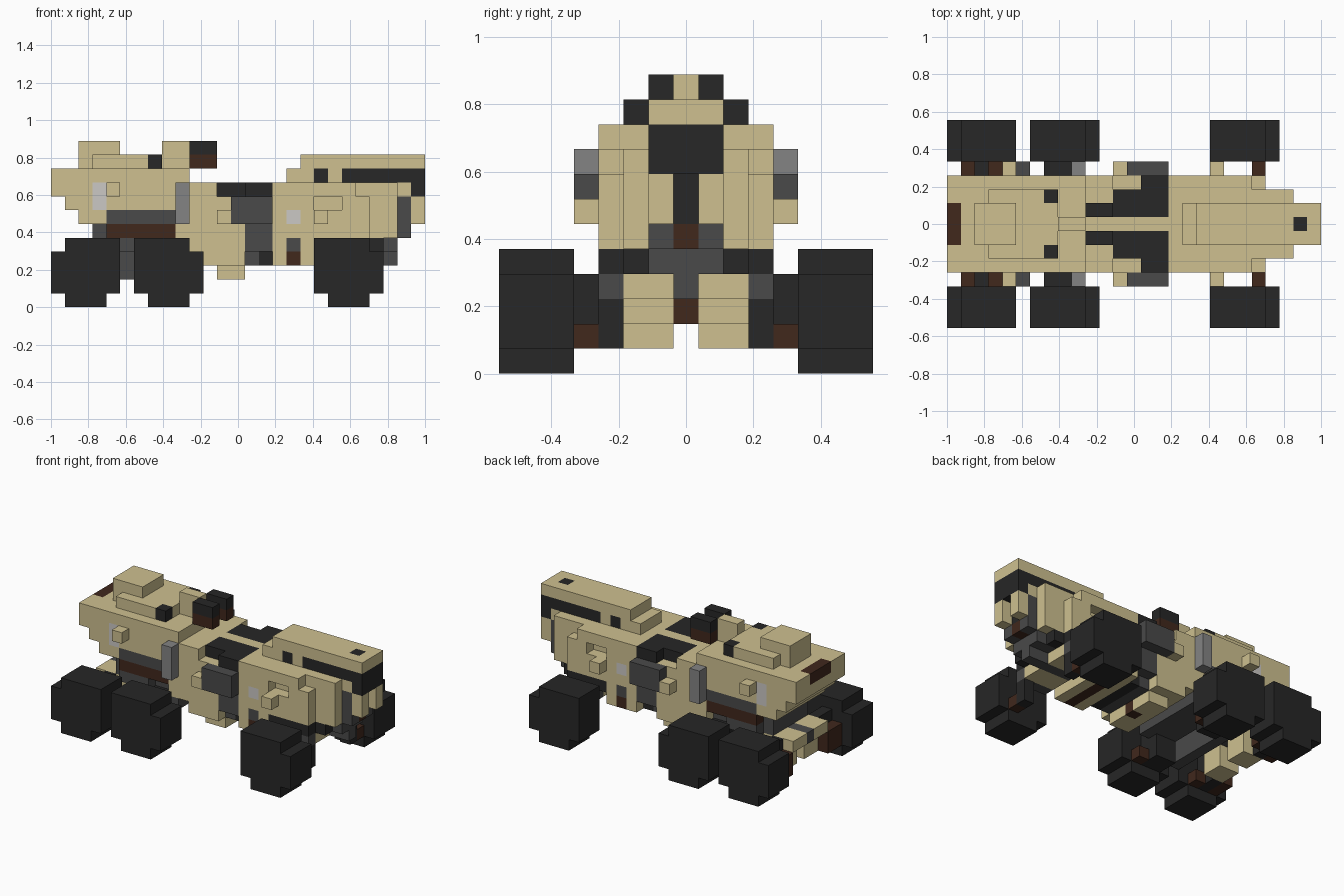
import bpy, bmesh
from mathutils import Vector

U = 2 / 27          # edge of one building block
COLOURS = {
    "sand": (0.62, 0.53, 0.28), "black": (0.02, 0.02, 0.02),
    "brown": (0.052, 0.021, 0.012), "grey": (0.068, 0.068, 0.068),
    "steel": (0.23, 0.23, 0.23), "lamp": (0.6, 0.58, 0.56),
}
NAMES = list(COLOURS)

cube = bpy.data.objects.get("Cube")
if cube:
    bpy.data.objects.remove(cube)

materials = []
for name, rgb in COLOURS.items():
    m = bpy.data.materials.new(name)
    m.use_nodes = True
    m.diffuse_color = (*rgb, 1)
    bsdf = m.node_tree.nodes["Principled BSDF"]
    bsdf.inputs["Base Color"].default_value = (*rgb, 1)
    bsdf.inputs["Roughness"].default_value = 0.9
    materials.append(m)

cells = {}


def block(part, colour, x, y, z):
    """Fill a block range, mirrored across y; later blocks replace earlier ones."""
    for i in range(*x):
        for j in range(y[0], y[1] + 1):
            for k in range(*z):
                for s in (j, -j):
                    if colour:
                        cells[i, s, k] = (part, colour)
                    else:
                        cells.pop((i, s, k), None)


# Undercarriage
block("front_chassis", "grey", (3, 10), (0, 2), (4, 6))
block("front_chassis", "grey", (4, 7), (3, 3), (4, 5))
block("front_chassis", "grey", (5, 6), (0, 4), (2, 4))
block("front_chassis", "brown", (4, 10), (0, 3), (5, 6))
block("rear_chassis", "black", (19, 24), (0, 2), (4, 5))
block("rear_chassis", "black", (19, 23), (3, 3), (4, 5))
block("rear_chassis", "grey", (20, 25), (0, 1), (4, 5))
block("rear_chassis", "grey", (20, 25), (0, 0), (3, 4))

# Wheels; step shifts the raised top towards one end
for label, x, step in (("front", 0, 0), ("middle", 6, 1), ("rear", 19, 1)):
    wheel = label + "_wheels"
    block(wheel, "black", (x, x + 5), (5, 7), (1, 4))
    block(wheel, "black", (x + 1, x + 4), (5, 7), (0, 1))
    block(wheel, "black", (x + 1 - step, x + 5 - step), (5, 7), (4, 5))

# Suspension
block("front_suspension", "sand", (1, 4), (1, 2), (3, 4))
block("front_suspension", "sand", (2, 4), (1, 2), (1, 3))
block("front_suspension", "grey", (1, 4), (0, 0), (3, 4))
block("front_suspension", "black", (2, 3), (3, 4), (1, 4))
block("front_suspension", "brown", (1, 2), (3, 4), (1, 3))
block("front_suspension", "brown", (3, 4), (4, 4), (1, 2))
block("middle_suspension", "grey", (7, 10), (0, 3), (3, 4))
block("middle_suspension", "black", (7, 9), (3, 4), (1, 4))
block("middle_suspension", "brown", (9, 10), (4, 4), (1, 2))
block("rear_suspension", "sand", (20, 23), (1, 2), (3, 4))
block("rear_suspension", "grey", (20, 23), (3, 3), (3, 4))
block("rear_suspension", "black", (22, 23), (3, 3), (1, 3))
block("rear_suspension", "brown", (22, 23), (4, 4), (1, 2))

# Front cabin
block("cabin", "sand", (0, 10), (0, 3), (8, 10))
block("cabin", "sand", (1, 10), (0, 3), (7, 8))
block("cabin", "sand", (2, 10), (0, 3), (6, 7))
block("cabin", "grey", (4, 9), (0, 3), (6, 7))
block("windshield", "brown", (0, 1), (0, 1), (9, 10))
block("cabin", "lamp", (3, 4), (3, 3), (7, 9))
block("side_box", "sand", (4, 5), (4, 4), (8, 9))
block("side_post", "steel", (9, 10), (4, 4), (6, 9))
block("roof", "sand", (3, 8), (0, 2), (10, 11))
block("roof_hatch", "sand", (2, 5), (0, 1), (10, 12))
block("roof_vent", "black", (7, 8), (2, 2), (10, 11))
block("sensor_neck", "sand", (8, 10), (0, 0), (10, 12))
block("sensor_pod", "black", (10, 12), (1, 1), (11, 12))
block("sensor_pod", "brown", (10, 12), (1, 1), (10, 11))

# Middle joint and keel
block("middle_body", "sand", (9, 12), (0, 3), (4, 6))
block("middle_body", "sand", (10, 12), (0, 3), (6, 9))
block("middle_body", "sand", (11, 14), (0, 3), (3, 8))
block("joint", "grey", (14, 16), (0, 2), (3, 6))
block("joint", "black", (15, 16), (0, 2), (3, 4))
block("joint", "grey", (14, 16), (0, 3), (4, 8))
block("joint_cover", "black", (12, 14), (0, 2), (8, 9))
block("joint_cover", "black", (14, 16), (0, 3), (8, 9))
block("spine", "sand", (10, 16), (0, 0), (8, 9))
block("side_pod", "grey", (13, 16), (4, 4), (6, 8))
block("side_pod", "sand", (12, 13), (4, 4), (6, 7))
block("keel", "sand", (12, 14), (0, 2), (2, 3))
block("keel", "brown", (13, 14), (0, 0), (2, 3))

# Rear body with a side recess
block("rear_body", "sand", (16, 22), (0, 3), (5, 9))
block("rear_body", "sand", (22, 23), (0, 3), (5, 8))
block("rear_body", "sand", (22, 25), (0, 2), (5, 9))
block("rear_body", "lamp", (17, 18), (3, 3), (6, 7))
block("rear_body", None, (19, 21), (3, 3), (7, 8))
block("rear_box", "sand", (19, 20), (4, 4), (6, 7))
block("rear_skirt", "sand", (16, 19), (0, 3), (3, 5))
block("rear_skirt", "grey", (17, 18), (0, 3), (4, 5))
block("rear_skirt", "brown", (17, 18), (0, 3), (3, 4))

# Rear deck and tail
block("deck", "sand", (17, 21), (0, 1), (9, 10))
block("deck", "black", (19, 20), (0, 1), (9, 10))
block("deck", "black", (21, 27), (0, 1), (9, 10))
block("deck", "sand", (18, 27), (0, 1), (10, 11))
block("deck", "black", (25, 26), (0, 0), (10, 11))
block("tail", "sand", (25, 26), (0, 1), (8, 9))
block("tail", "black", (26, 27), (0, 1), (8, 9))
block("tail", "grey", (25, 26), (0, 1), (5, 8))
block("tail", "black", (25, 26), (0, 0), (6, 8))
block("tail", "brown", (25, 26), (0, 0), (5, 6))
block("tail", "sand", (26, 27), (1, 1), (6, 8))

# Turn every part into a shell of its exposed faces
AXES = [Vector(v) for v in ((1, 0, 0), (0, 1, 0), (0, 0, 1))]
for part in dict.fromkeys(p for p, _ in cells.values()):
    bm = bmesh.new()
    for cell, (owner, colour) in cells.items():
        if owner != part:
            continue
        centre = Vector((cell[0] - 13, cell[1], cell[2] + 0.5))
        for a in range(3):
            for sign in (1, -1):
                n = AXES[a] * sign
                if tuple(int(c + d) for c, d in zip(cell, n)) in cells:
                    continue
                u = AXES[(a + 1) % 3] / 2
                v = AXES[(a + 2) % 3] * sign / 2
                mid = centre + n / 2
                corners = (mid - u - v, mid + u - v, mid + u + v, mid - u + v)
                face = bm.faces.new([bm.verts.new(p * U) for p in corners])
                face.material_index = NAMES.index(colour)
    bmesh.ops.remove_doubles(bm, verts=bm.verts[:], dist=U / 100)
    bmesh.ops.dissolve_limit(bm, angle_limit=0.01, verts=bm.verts[:],
                             edges=bm.edges[:], delimit={'MATERIAL'})
    mesh = bpy.data.meshes.new(part)
    for m in materials:
        mesh.materials.append(m)
    bm.to_mesh(mesh)
    bm.free()
    bpy.context.collection.objects.link(bpy.data.objects.new(part, mesh))
